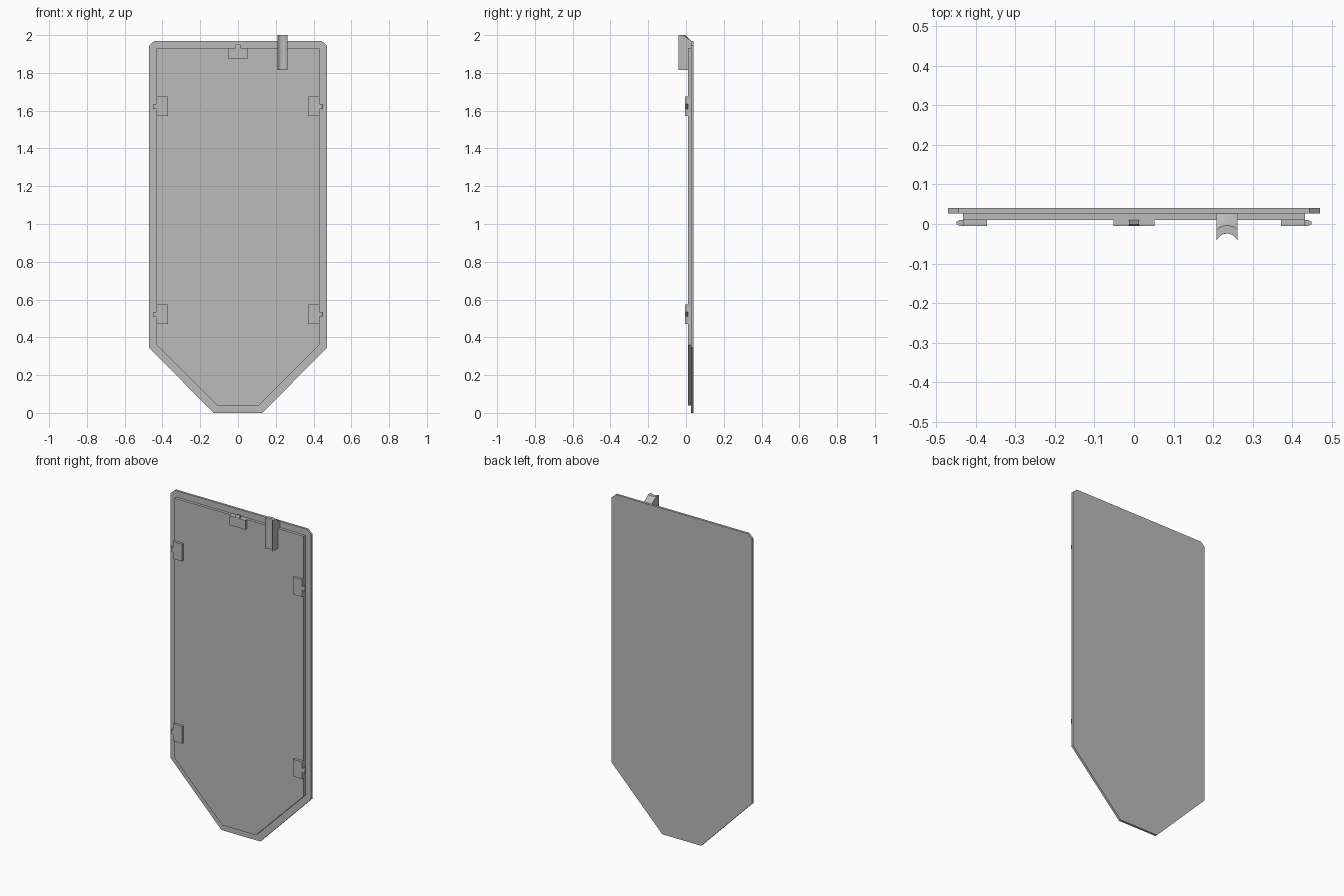
import bpy, bmesh, math
from mathutils import Matrix, Vector

cube = bpy.data.objects.get("Cube")
if cube:
    bpy.data.objects.remove(cube)

grey = bpy.data.materials.new("plain grey")
grey.use_nodes = True
colour = (0.5, 0.5, 0.5, 1)
grey.diffuse_color = colour
grey.node_tree.nodes["Principled BSDF"].inputs["Base Color"].default_value = colour


def finish(name, bm):
    bmesh.ops.recalc_face_normals(bm, faces=bm.faces)
    mesh = bpy.data.meshes.new(name)
    bm.to_mesh(mesh)
    bm.free()
    mesh.materials.append(grey)
    obj = bpy.data.objects.new(name, mesh)
    bpy.context.collection.objects.link(obj)
    return obj


def prism(bm, points, offset):
    """Extrude a closed outline along an offset."""
    face = bm.faces.new([bm.verts.new(p) for p in points])
    new = bmesh.ops.extrude_face_region(bm, geom=[face])["geom"]
    bmesh.ops.translate(bm, vec=offset,
                        verts=[g for g in new if isinstance(g, bmesh.types.BMVert)])
    # Extruding keeps the starting face only when it bounds the solid
    bmesh.ops.holes_fill(bm, edges=[e for e in bm.edges if e.is_boundary])


def panel(name, half_outline, front, back):
    outline = half_outline + [(-x, z) for x, z in reversed(half_outline)]
    bm = bmesh.new()
    prism(bm, [(x, front, z) for x, z in outline], (0, back - front, 0))
    return finish(name, bm)


# Door plate and the smaller raised panel on its front
panel("door_plate", [(0.13, 0), (0.47, 0.345), (0.47, 1.945), (0.443, 1.97)], 0.027, 0.041)
panel("raised_panel", [(0.112, 0.04), (0.432, 0.36), (0.432, 1.932)], 0.01, 0.028)


# Clip: a flat pad with a small pointed catch, pointing along +x before turning
def clip(name, location, angle, length):
    front, back = -0.005, 0.0105
    bm = bmesh.new()
    prism(bm, [(-length, front, -0.052), (0, front, -0.052),
               (0, front, 0.052), (-length, front, 0.052)], (0, back - front, 0))
    prism(bm, [(-0.002, front, -0.013), (0.008, front, -0.013), (0.017, 0, -0.013),
               (0.017, 0.005, -0.013), (0.008, back, -0.013), (-0.002, back, -0.013)],
          (0, 0, 0.026))
    turn = Matrix.Translation(Vector(location)) @ Matrix.Rotation(angle, 4, "Y")
    bmesh.ops.transform(bm, matrix=turn, verts=bm.verts)
    finish(name, bm)


for height, level in ((0.522, "lower"), (1.623, "upper")):
    clip(level + "_left_clip", (0.432, 0, height), 0, 0.061)
    clip(level + "_right_clip", (-0.432, 0, height), math.pi, 0.061)
clip("top_clip", (0, 0, 1.932), -math.pi / 2, 0.056)

# Handle: upright bar with a hollowed front and a top sloping down to the plate
bm = bmesh.new()
steps = 10
columns = []
for i in range(steps + 1):
    t = 2 * i / steps - 1
    bulge = math.sqrt(1 - 0.8 * t * t) - math.sqrt(0.2)
    front = -0.041 + 0.03 * bulge
    ridge = -0.014 + 0.018 * bulge
    section = [(front, 1.815), (front, 2), (ridge, 2), (0.029, 1.968), (0.029, 1.815)]
    columns.append([bm.verts.new((0.235 + 0.026 * t, y, z)) for y, z in section])
for a, b in zip(columns, columns[1:]):
    for j in range(5):
        k = (j + 1) % 5
        bm.faces.new((a[j], a[k], b[k], b[j]))
bm.faces.new(columns[0])
bm.faces.new(columns[-1])
handle = finish("handle", bm)
bpy.context.view_layer.objects.active = handle
handle.select_set(True)
bpy.ops.object.shade_smooth_by_angle(angle=math.radians(30))
